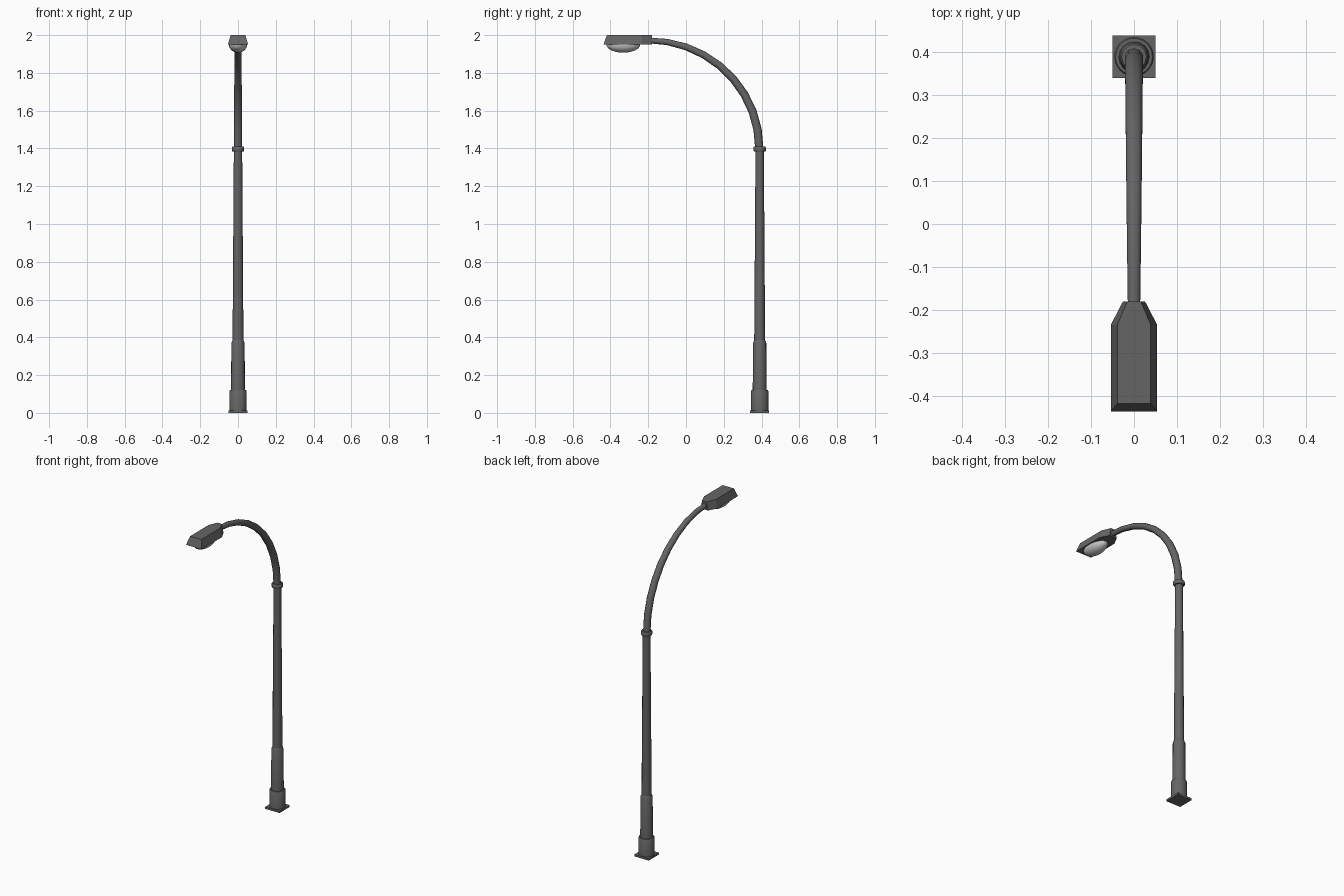
import bpy, bmesh, math

if "Cube" in bpy.data.objects:
    bpy.data.objects.remove(bpy.data.objects["Cube"])

PY = 0.39  # pole centre in y


def material(name, v):
    m = bpy.data.materials.new(name)
    m.diffuse_color = (v, v, v, 1)
    m.use_nodes = True
    m.node_tree.nodes["Principled BSDF"].inputs["Base Color"].default_value = m.diffuse_color
    return m


dark = material("dark_metal", 0.13)
glass = material("pale_glass", 0.6)


def finish(name, bm, mat=dark, smooth=True):
    bmesh.ops.recalc_face_normals(bm, faces=bm.faces[:])
    me = bpy.data.meshes.new(name)
    bm.to_mesh(me)
    bm.free()
    ob = bpy.data.objects.new(name, me)
    bpy.context.collection.objects.link(ob)
    me.materials.append(mat)
    if smooth:
        bpy.ops.object.select_all(action='DESELECT')
        ob.select_set(True)
        bpy.context.view_layer.objects.active = ob
        bpy.ops.object.shade_smooth_by_angle(angle=math.radians(40))
    return ob


def skin(bm, loops):
    """Join equal-length point loops with quads and cap both ends."""
    rings = [[bm.verts.new(p) for p in lp] for lp in loops]
    n = len(rings[0])
    for a, b in zip(rings, rings[1:]):
        for i in range(n):
            j = (i + 1) % n
            bm.faces.new((a[i], a[j], b[j], b[i]))
    bm.faces.new(rings[0][::-1])
    bm.faces.new(rings[-1])


def turned(name, profile, sides):
    """Round part about the pole axis from (radius, z) pairs."""
    bm = bmesh.new()
    ang = [2 * math.pi * i / sides for i in range(sides)]
    skin(bm, [[(r * math.cos(a), PY + r * math.sin(a), z) for a in ang] for r, z in profile])
    return finish(name, bm)


# Square foot plate
bm = bmesh.new()
skin(bm, [[(x * 0.05, PY + y * 0.05, z) for x, y in ((-1, -1), (1, -1), (1, 1), (-1, 1))]
          for z in (0, 0.012)])
finish("base_plate", bm, smooth=False)

# Pole: collar, sleeve, tapered shaft, joint ring
turned("base_collar", [(0.046, 0.01), (0.046, 0.115), (0.043, 0.12)], 24)
turned("lower_sleeve", [(0.037, 0.11), (0.035, 0.37), (0.029, 0.385)], 16)
turned("pole_shaft", [(0.029, 0.37), (0.022, 1.4)], 12)
turned("joint_ring", [(0.029, 1.383), (0.033, 1.388), (0.033, 1.405), (0.029, 1.41)], 12)

# Curved arm: tapered tube along a quarter ellipse
bm = bmesh.new()
STEPS, SIDES = 9, 10
loops = []
for s in range(STEPS + 1):
    t = math.pi / 2 * s / STEPS
    y, z = -0.2 + 0.588 * math.cos(t), 1.4 + 0.572 * math.sin(t)
    r = 0.022 - 0.007 * (s / STEPS) ** 2
    ring = []
    for i in range(SIDES):
        a = 2 * math.pi * i / SIDES
        out = r * math.cos(a)
        ring.append((r * math.sin(a), y + out * math.cos(t), z + out * math.sin(t)))
    loops.append(ring)
skin(bm, loops)
finish("curved_arm", bm)

# Lamp housing: six-sided outline, narrower at the top
bm = bmesh.new()


def outline(w, neck, front, z):
    half = [(w, front), (w, -0.235), (neck, -0.181)]
    return [(x, y, z) for x, y in half] + [(-x, y, z) for x, y in half[::-1]]


skin(bm, [outline(0.054, 0.026, -0.437, 1.949), outline(0.039, 0.016, -0.419, 2.0)])
finish("lamp_housing", bm, smooth=False)

# Glass bowl: lower half of a flattened ellipsoid
bm = bmesh.new()
bmesh.ops.create_uvsphere(bm, u_segments=20, v_segments=12, radius=1)
bmesh.ops.delete(bm, geom=[v for v in bm.verts if v.co.z > 0.01], context='VERTS')
for v in bm.verts:
    v.co = (v.co.x * 0.048, -0.332 + v.co.y * 0.09, 1.95 + v.co.z * 0.043)
bmesh.ops.holes_fill(bm, edges=[e for e in bm.edges if e.is_boundary], sides=0)
finish("glass_bowl", bm, glass)
